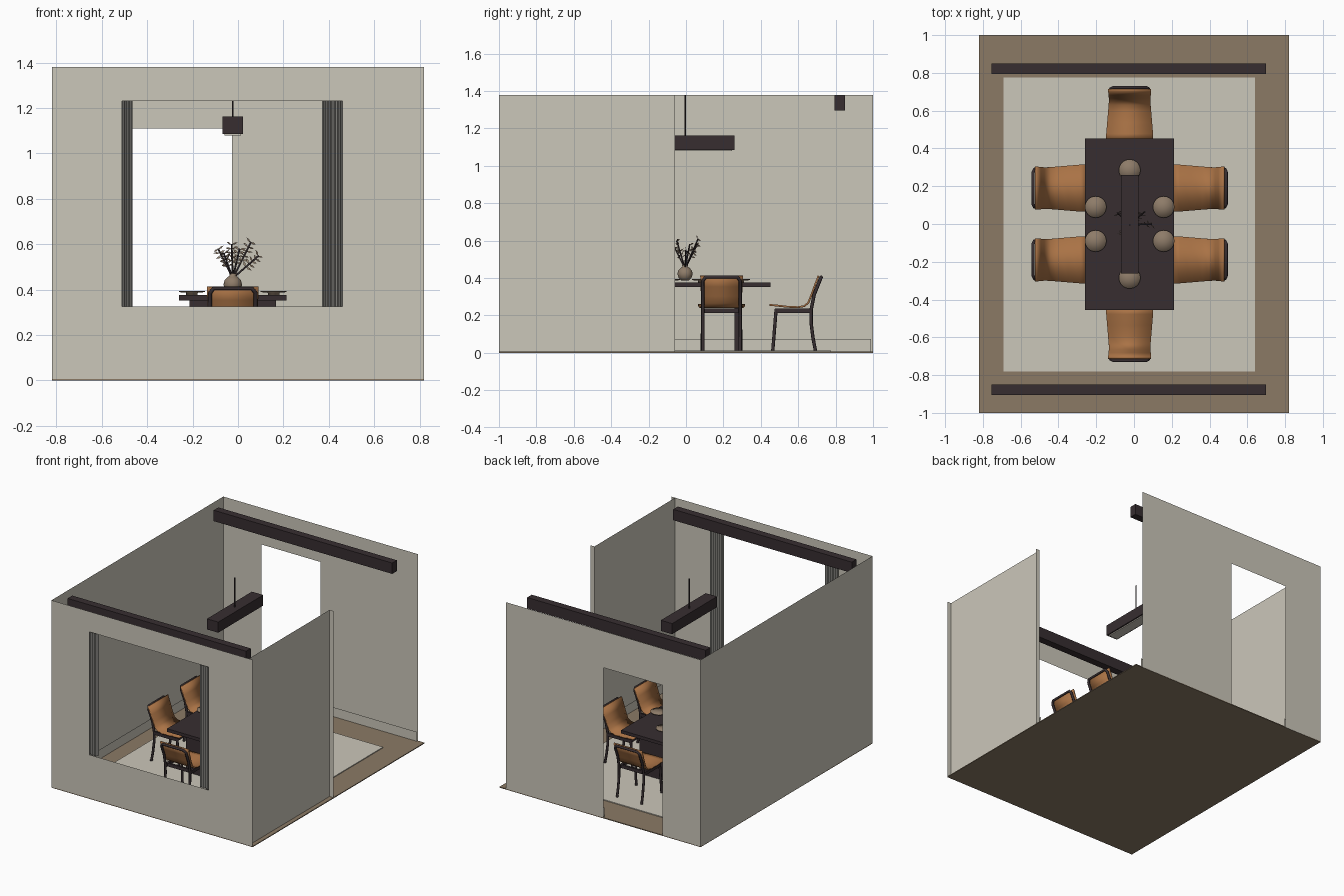
import bpy, bmesh, math, random
from mathutils import Vector, Matrix

cube = bpy.data.objects.get("Cube")
if cube:
    bpy.data.objects.remove(cube, do_unlink=True)
random.seed(4)


def material(name, color):
    m = bpy.data.materials.new(name)
    m.use_nodes = True
    m.diffuse_color = (*color, 1)
    m.node_tree.nodes["Principled BSDF"].inputs["Base Color"].default_value = (*color, 1)
    return m


PLASTER = material("warm plaster", (0.60, 0.57, 0.49))
FLOOR = material("brown floor", (0.26, 0.195, 0.13))
DARK = material("dark stained wood", (0.038, 0.027, 0.03))
WOOD = material("orange wood", (0.40, 0.17, 0.06))
CLAY = material("clay", (0.27, 0.20, 0.14))
CLOTH = material("curtain cloth", (0.40, 0.39, 0.36))


def add(name, data, mat, loc=(0, 0, 0), rot=0):
    if not data.materials:
        data.materials.append(mat)
    ob = bpy.data.objects.new(name, data)
    ob.location = loc
    ob.rotation_euler.z = rot
    bpy.context.collection.objects.link(ob)
    return ob


def mesh(name, verts, faces):
    me = bpy.data.meshes.new(name)
    me.from_pydata(verts, [], faces)
    return me


def box_mesh(name, ranges):
    bm = bmesh.new()
    bmesh.ops.create_cube(bm, size=1)
    for v in bm.verts:
        for i, (a, b) in enumerate(ranges):
            v.co[i] = (a + b) / 2 + v.co[i] * (b - a)
    me = bpy.data.meshes.new(name)
    bm.to_mesh(me)
    bm.free()
    return me


def box(name, mat, *ranges):
    return add(name, box_mesh(name, ranges), mat)


def panel(name, axis, at, span, z, mat=PLASTER):
    """Thin vertical sheet lying across the given axis."""
    pts = [(span[0], z[0]), (span[1], z[0]), (span[1], z[1]), (span[0], z[1])]
    verts = [(at, s, h) if axis == "x" else (s, at, h) for s, h in pts]
    return add(name, mesh(name, verts, [(0, 1, 2, 3)]), mat)


def lathe_mesh(name, profile, steps=32):
    bm = bmesh.new()
    vs = [bm.verts.new((r, 0, z)) for r, z in profile]
    es = [bm.edges.new(p) for p in zip(vs, vs[1:])]
    bmesh.ops.spin(bm, geom=vs + es, cent=(0, 0, 0), axis=(0, 0, 1),
                   angle=math.tau, steps=steps)
    bmesh.ops.remove_doubles(bm, verts=bm.verts, dist=1e-5)
    bmesh.ops.recalc_face_normals(bm, faces=bm.faces)
    for f in bm.faces:
        f.smooth = True
    me = bpy.data.meshes.new(name)
    bm.to_mesh(me)
    bm.free()
    return me


def tube_data(name, paths, radius):
    cu = bpy.data.curves.new(name, "CURVE")
    cu.dimensions = "3D"
    cu.bevel_depth = radius
    cu.bevel_resolution = 2
    cu.use_fill_caps = True
    for path in paths:
        sp = cu.splines.new("POLY")
        sp.points.add(len(path) - 1)
        for p, co in zip(sp.points, path):
            p.co = (*co, 1)
    return cu


# Floor and rug
TOP = 1.38
box("floor", FLOOR, (-0.82, 0.82), (-1, 1), (0, 0.006))
box("rug", PLASTER, (-0.69, 0.64), (-0.78, 0.775), (0.006, 0.012))

# Walls: front with a window, back with a doorway, full side, partial side
WIN, SILL, HEAD = (-0.51, 0.46), 0.325, 1.23
panel("front_wall_right", "y", -1, (-0.82, WIN[0]), (0, TOP))
panel("front_wall_left", "y", -1, (WIN[1], 0.82), (0, TOP))
panel("front_wall_below", "y", -1, WIN, (0, SILL))
panel("front_wall_above", "y", -1, WIN, (HEAD, TOP))
DOOR = (-0.51, -0.027)
panel("back_wall_right", "y", 1, (-0.82, DOOR[0]), (0, TOP))
panel("back_wall_left", "y", 1, (DOOR[1], 0.765), (0, TOP))
panel("back_wall_above", "y", 1, DOOR, (1.11, TOP))
panel("right_wall", "x", -0.82, (-1, 1), (0, TOP))
panel("left_wall", "x", 0.788, (-1, -0.06), (0, TOP))
panel("left_wall_return", "y", -0.06, (0.788, 0.82), (0, TOP))

# Baseboards
BASE = (0.006, 0.075)
panel("right_baseboard", "x", -0.808, (-0.988, 0.988), BASE)
panel("left_baseboard", "x", 0.776, (-0.988, -0.06), BASE)
panel("front_baseboard", "y", -0.988, (-0.808, 0.776), BASE)
panel("back_baseboard_left", "y", 0.988, (DOOR[1], 0.765), BASE)
panel("back_baseboard_right", "y", 0.988, (-0.808, DOOR[0]), BASE)

# Pleated curtains at both window sides
for name, x0, x1 in (("left_curtain", 0.37, 0.475), ("right_curtain", -0.56, -0.465)):
    n = 14
    verts = [(x0 + (x1 - x0) * i / n, -0.97 + 0.014 * (-1) ** i, z)
             for i in range(n + 1) for z in (SILL - 0.01, HEAD + 0.01)]
    faces = [(2 * i, 2 * i + 2, 2 * i + 3, 2 * i + 1) for i in range(n)]
    add(name, mesh(name, verts, faces), CLOTH)

# Ceiling beams
for name, y in (("front_beam", -0.878), ("back_beam", 0.822)):
    box(name, DARK, (-0.755, 0.70), (y - 0.027, y + 0.027), (1.295, 1.375))

# Hanging lamp
CX = -0.023
box("lamp_bar", DARK, (CX - 0.046, CX + 0.046), (-0.263, 0.26), (1.085, 1.163))
box("lamp_diffuser", PLASTER, (CX - 0.036, CX + 0.036), (-0.25, 0.247), (1.078, 1.085))
add("lamp_rod", tube_data("lamp_rod", [[(CX, -0.005, 1.16), (CX, -0.005, TOP)]], 0.004), DARK)

# Table
box("table_top", DARK, (-0.26, 0.213), (-0.455, 0.452), (0.353, 0.376))
for name, y in (("front_table_support", -0.28), ("back_table_support", 0.28)):
    box(name, DARK, (CX - 0.19, CX + 0.19), (y - 0.02, y + 0.02), (0.012, 0.353))

# Plates
plate = lathe_mesh("plate", [(0, 0), (0.025, 0), (0.025, 0.01), (0.057, 0.013),
                             (0.057, 0.018), (0, 0.018)])
for x, y in ((-0.18, 0.09), (-0.18, -0.09), (0.18, 0.09), (0.18, -0.09), (0, 0.285), (0, -0.285)):
    add("plate", plate, CLAY, (CX + x, y, 0.376))

# Vase
add("vase", lathe_mesh("vase", [(0, 0), (0.02, 0), (0.034, 0.014), (0.041, 0.035), (0.036, 0.055),
                                (0.022, 0.07), (0.014, 0.074), (0.016, 0.084), (0.01, 0.084),
                                (0.01, 0.06)], 24), CLAY, (CX, -0.005, 0.386))

# Branches with small leaves
tips = [(-0.065, 0.06, 0.58), (-0.005, -0.05, 0.6), (0.03, 0.02, 0.58), (0.08, 0.065, 0.61),
        (0.115, 0, 0.55), (-0.04, -0.06, 0.56)]
root = Vector((CX, -0.005, 0.45))
stems, lv, lf = [], [], []
for x, y, z in tips:
    tip = Vector((CX + x, y, z))
    axis = (tip - root).normalized()
    stems.append([root, tip])
    side = axis.cross(Vector((0.2, 1, 0))).normalized()
    for k in range(5):
        p = root.lerp(tip, 0.5 + 0.12 * k)
        for sgn in (-1, 1):
            out = Matrix.Rotation(random.uniform(-0.9, 0.9), 3, axis) @ side * sgn
            out = (out + axis * 0.3).normalized() * 0.03
            wide = axis * 0.005
            i = len(lv)
            lv += [p, p + out * 0.5 + wide, p + out, p + out * 0.5 - wide]
            lf.append((i, i + 1, i + 2, i + 3))
add("branches", tube_data("branches", stems, 0.004), DARK)
add("leaves", mesh("leaves", lv, lf), CLAY)

# Chair parts, with the backrest toward +y and the seat front at y = 0
outline = [(0, 0.256, 0.125), (0.03, 0.254, 0.124), (0.09, 0.247, 0.119), (0.15, 0.244, 0.114),
           (0.185, 0.25, 0.111), (0.207, 0.268, 0.11), (0.222, 0.305, 0.11),
           (0.24, 0.355, 0.112), (0.262, 0.412, 0.114)]
shell = mesh("seat_shell", [(s * w, y, z) for y, z, w in outline for s in (-1, 1)],
             [(2 * i, 2 * i + 1, 2 * i + 3, 2 * i + 2) for i in range(len(outline) - 1)])
for f in shell.polygons:
    f.use_smooth = True
half_frame = [(0.245, 0.012), (0.232, 0.08), (0.222, 0.16), (0.222, 0.23), (0.238, 0.31), (0.268, 0.385)]
back_path = [(-0.1, y, z) for y, z in half_frame] + [(-0.085, 0.276, 0.405), (0.085, 0.276, 0.405)]
back_path += [(0.1, y, z) for y, z in reversed(half_frame)]
frame = tube_data("chair_back_frame", [back_path], 0.009)
front_legs = tube_data("chair_front_legs", [[(s * 0.104, 0.017, 0.012), (s * 0.1, 0.035, 0.235)]
                                            for s in (-1, 1)], 0.009)
rails = [box_mesh("chair_side_rail", ((s * 0.1 - 0.007, s * 0.1 + 0.007), (0.03, 0.222), (0.213, 0.237)))
         for s in (-1, 1)]
rails += [box_mesh("chair_cross_rail", ((-0.1, 0.1), (y - 0.007, y + 0.007), (0.213, 0.237)))
          for y in (0.038, 0.2)]

# Six chairs around the table: seat front position and turn
seats = [(CX, 0.447, 0), (CX, -0.447, math.pi)]
for y in (-0.19, 0.19):
    seats += [(CX + 0.235, y, -math.pi / 2), (CX - 0.235, y, math.pi / 2)]
for x, y, turn in seats:
    place = ((x, y, 0), turn)
    solid = add("seat_shell", shell, WOOD, *place).modifiers.new("thickness", "SOLIDIFY")
    solid.thickness = 0.01
    solid.offset = 0
    add("chair_back_frame", frame, DARK, *place)
    add("chair_front_legs", front_legs, DARK, *place)
    for rail in rails:
        add(rail.name, rail, DARK, *place)
